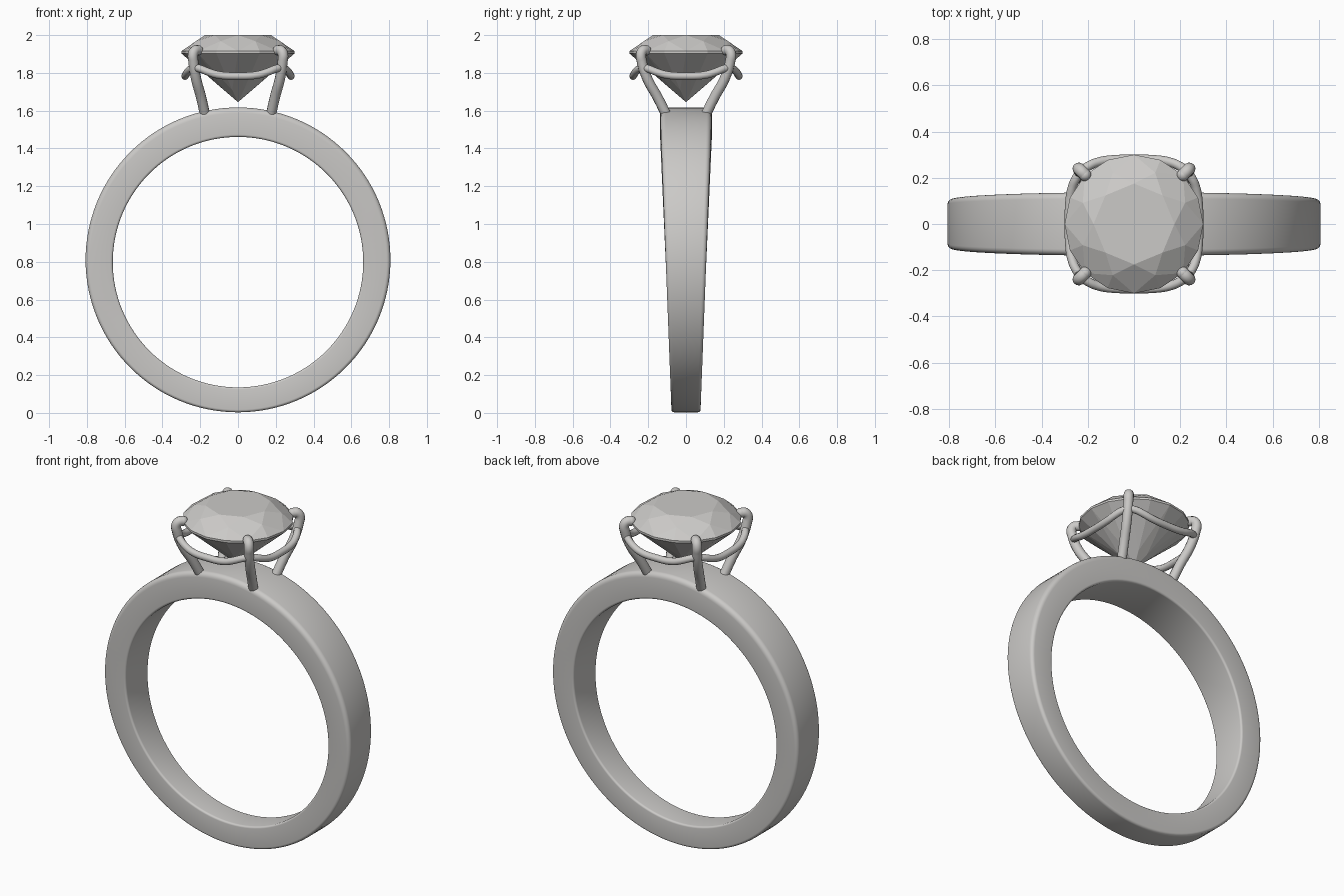
import bpy, bmesh
from math import sin, cos, pi, copysign
from mathutils import Vector

cube = bpy.data.objects.get("Cube")
if cube:
    bpy.data.objects.remove(cube, do_unlink=True)

# One grey for metal and stone
grey = bpy.data.materials.new("polished grey")
grey.use_nodes = True
colour = (0.6, 0.59, 0.575, 1)
grey.diffuse_color = colour
grey.node_tree.nodes["Principled BSDF"].inputs["Base Color"].default_value = colour


def finish(bm, name, smooth):
    bmesh.ops.recalc_face_normals(bm, faces=bm.faces)
    mesh = bpy.data.meshes.new(name)
    bm.to_mesh(mesh)
    bm.free()
    mesh.materials.append(grey)
    obj = bpy.data.objects.new(name, mesh)
    bpy.context.collection.objects.link(obj)
    for poly in mesh.polygons:
        poly.use_smooth = smooth
    return obj


# Band: rounded section swept round the finger, widening towards the top
def band_section(width, thick):
    """Points (across, outward) of a rectangle with rounded corners."""
    points = []
    outer, inner, steps = 0.2 * width, 0.012, 5
    corners = [(1, thick, outer, 0), (-1, thick, outer, pi / 2),
               (-1, 0, inner, pi), (1, 0, inner, 1.5 * pi)]
    for side, out, r, start in corners:
        cx = side * (width - r)
        cz = out - r if out else r
        for i in range(steps + 1):
            a = start + pi / 2 * i / steps
            points.append((cx + r * cos(a), cz + r * sin(a)))
    return points


bm = bmesh.new()
SEG = 128
rings = []
for k in range(SEG):
    a = 2 * pi * k / SEG
    direction = Vector((sin(a), 0, cos(a)))
    inner = direction * 0.663 + Vector((0, 0, 0.798))
    outer = direction * 0.807 + Vector((0, 0, 0.81))
    width = 0.077 + 0.0375 * outer.z
    span = outer - inner
    ring = []
    for across, out in band_section(width, 0.144):
        p = inner + span * (out / 0.144)
        ring.append(bm.verts.new((p.x, across, p.z)))
    rings.append(ring)
for k in range(SEG):
    a, b = rings[k], rings[(k + 1) % SEG]
    for i in range(len(a)):
        j = (i + 1) % len(a)
        bm.faces.new((a[i], a[j], b[j], b[i]))
finish(bm, "band", True)

# Gem: round brilliant cut with flat facets
bm = bmesh.new()


def circle(count, radius, z, offset=0.0):
    return [bm.verts.new((radius * cos(2 * pi * (i + offset) / count),
                          radius * sin(2 * pi * (i + offset) / count), z))
            for i in range(count)]


table = circle(8, 0.175, 2.0)
star = circle(8, 0.24, 1.968, 0.5)
girdle_top = circle(16, 0.3, 1.915)
girdle_low = circle(16, 0.3, 1.903)
lower = circle(8, 0.08, 1.709, 0.5)
culet = bm.verts.new((0, 0, 1.645))
bm.faces.new(table)
for i in range(8):
    n, g = (i + 1) % 8, 2 * i
    mid, nxt = g + 1, (g + 2) % 16
    bm.faces.new((table[i], star[i], table[n]))
    bm.faces.new((table[i], star[i - 1], girdle_top[g], star[i]))
    bm.faces.new((star[i], girdle_top[g], girdle_top[mid]))
    bm.faces.new((star[i], girdle_top[mid], girdle_top[nxt]))
    bm.faces.new((culet, lower[i - 1], girdle_low[g], lower[i]))
    bm.faces.new((lower[i], girdle_low[g], girdle_low[mid]))
    bm.faces.new((lower[i], girdle_low[mid], girdle_low[nxt]))
for i in range(16):
    j = (i + 1) % 16
    bm.faces.new((girdle_top[i], girdle_top[j], girdle_low[j], girdle_low[i]))
finish(bm, "gem", False)


# Wires: smooth curves with a round section
def wire(name, points, radius, closed=False):
    curve = bpy.data.curves.new(name, 'CURVE')
    curve.dimensions = '3D'
    curve.bevel_depth = radius
    curve.bevel_resolution = 4
    curve.resolution_u = 8
    curve.use_fill_caps = True
    spline = curve.splines.new('BEZIER')
    spline.bezier_points.add(len(points) - 1)
    for bp, p in zip(spline.bezier_points, points):
        bp.co = p
        bp.handle_left_type = bp.handle_right_type = 'AUTO'
    spline.use_cyclic_u = closed
    curve.materials.append(grey)
    obj = bpy.data.objects.new(name, curve)
    bpy.context.collection.objects.link(obj)


# Four prongs that lean out from the band and hook over the gem
prong = [(0.175, 0.105, 1.58), (0.195, 0.15, 1.67), (0.222, 0.205, 1.77),
         (0.236, 0.234, 1.86), (0.238, 0.238, 1.9), (0.228, 0.228, 1.918),
         (0.212, 0.212, 1.92)]
for sx, side in ((1, "left"), (-1, "right")):
    for sy, end in ((-1, "front"), (1, "back")):
        path = [(sx * x, sy * y, z) for x, y, z in prong]
        wire(f"{end}_{side}_prong", path, 0.027)
        bm = bmesh.new()
        bmesh.ops.create_uvsphere(bm, u_segments=16, v_segments=10, radius=0.027)
        bmesh.ops.translate(bm, verts=bm.verts, vec=path[-1])
        finish(bm, f"{end}_{side}_prong_tip", True)


# Basket rail: squarish loop that dips between the prongs
def rail_point(a):
    x, y = (copysign(abs(f) ** 0.6, f) * 0.28 for f in (cos(a), sin(a)))
    return x, y, 1.805 - 0.022 * cos(4 * a)


wire("basket_rail", [rail_point(2 * pi * i / 32) for i in range(32)], 0.02, True)
